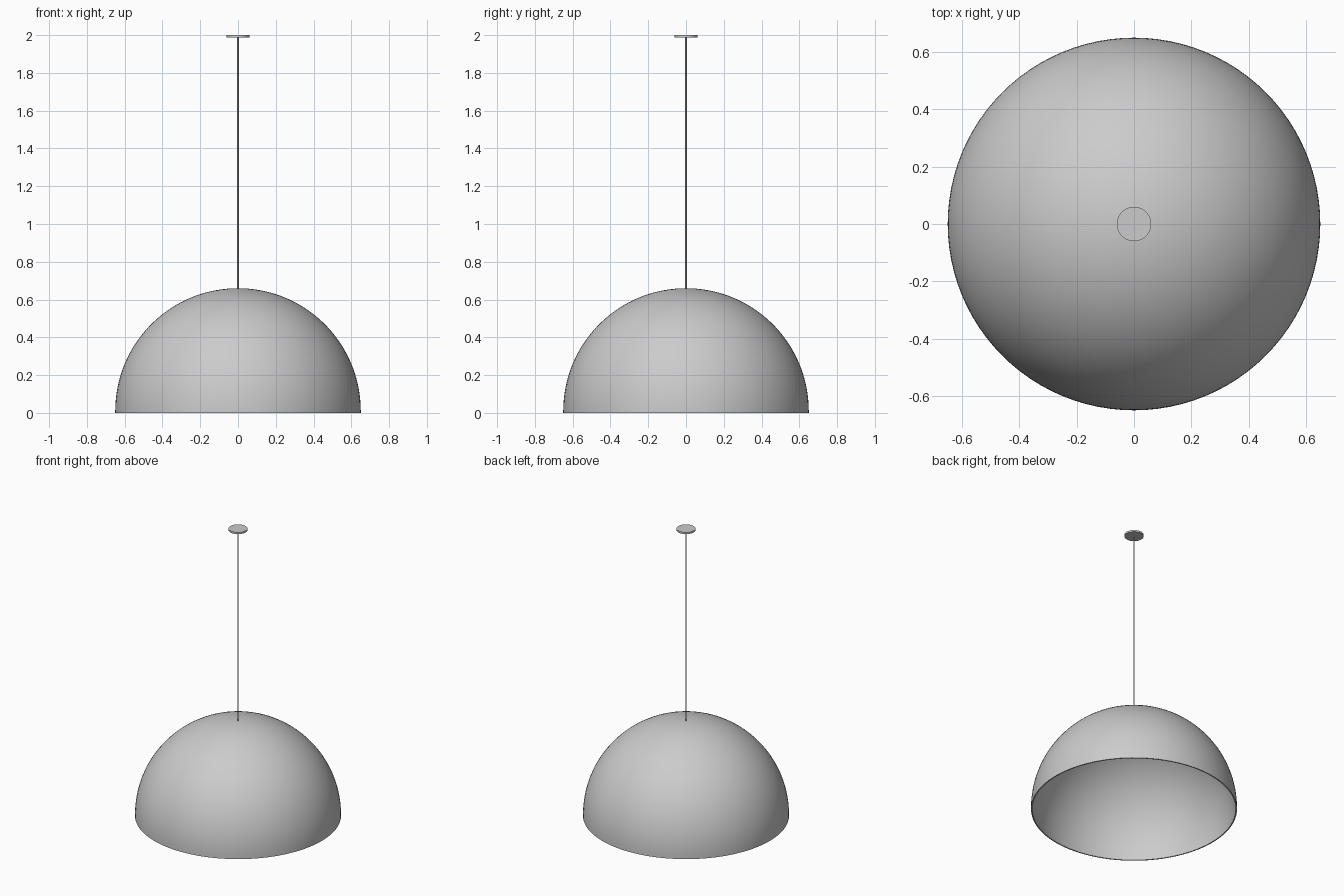
import bpy, bmesh, math
from mathutils import Vector

if "Cube" in bpy.data.objects:
    bpy.data.objects.remove(bpy.data.objects["Cube"])

R, WALL, LIP = 0.65, 0.008, 0.01   # shade radius, wall thickness, straight rim height
STEPS = 32


def arc(radius):
    """Quarter-circle profile from the rim up to the crown."""
    angles = [math.pi / 2 * i / STEPS for i in range(STEPS + 1)]
    return [(radius * math.cos(a), LIP + radius * math.sin(a)) for a in angles]


def lathe(name, profile, segments):
    """Spin a (radius, height) profile round the z axis."""
    bm = bmesh.new()
    verts = [bm.verts.new((max(r, 0.0), 0, z)) for r, z in profile]
    edges = [bm.edges.new(pair) for pair in zip(verts, verts[1:])]
    bmesh.ops.spin(bm, geom=verts + edges, cent=Vector(), axis=(0, 0, 1),
                   angle=2 * math.pi, steps=segments, use_duplicate=False)
    bmesh.ops.remove_doubles(bm, verts=bm.verts, dist=1e-5)
    bmesh.ops.recalc_face_normals(bm, faces=bm.faces)
    mesh = bpy.data.meshes.new(name)
    bm.to_mesh(mesh)
    bm.free()
    obj = bpy.data.objects.new(name, mesh)
    bpy.context.collection.objects.link(obj)
    bpy.ops.object.select_all(action='DESELECT')
    obj.select_set(True)
    bpy.context.view_layer.objects.active = obj
    bpy.ops.object.shade_smooth_by_angle(angle=math.radians(35))
    return obj


# Hollow dome shade: outer skin, crown, then inner skin back to the rim
outer = [(R, 0)] + arc(R)
inner = list(reversed(arc(R - WALL))) + [(R - WALL, 0), (R, 0)]
lathe("dome_shade", outer + inner, 96)

# Thin hanging cable
lathe("cable", [(0, 0.655), (0.004, 0.655), (0.004, 1.99), (0, 1.99)], 16)

# Flat ceiling plate
lathe("ceiling_plate", [(0, 1.988), (0.06, 1.988), (0.06, 2.0), (0, 2.0)], 48)
